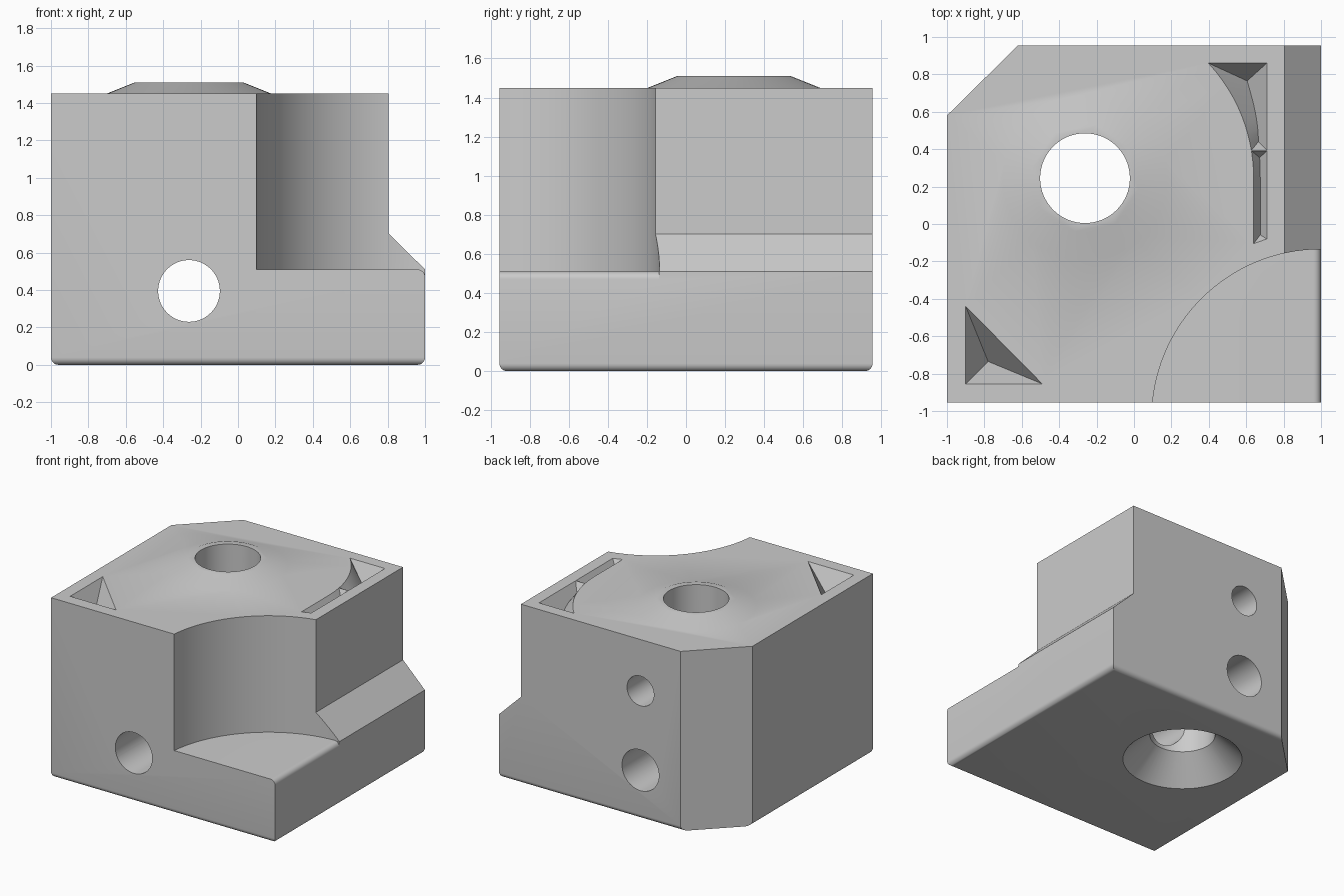
import bpy, bmesh, math
from mathutils import Matrix, Vector

if "Cube" in bpy.data.objects:
    bpy.data.objects.remove(bpy.data.objects["Cube"], do_unlink=True)

TOP, FLOOR, HALF_Y, FILLET = 1.45, 0.51, 0.955, 0.04
BORE_X, BORE_Y = -0.262, 0.245

metal = bpy.data.materials.new("plain_grey")
metal.use_nodes = True
GREY = (0.6, 0.6, 0.6, 1)
metal.diffuse_color = GREY
metal.node_tree.nodes["Principled BSDF"].inputs["Base Color"].default_value = GREY


def make_object(name, bm):
    bmesh.ops.recalc_face_normals(bm, faces=bm.faces)
    mesh = bpy.data.meshes.new(name)
    bm.to_mesh(mesh)
    bm.free()
    mesh.materials.append(metal)
    obj = bpy.data.objects.new(name, mesh)
    bpy.context.collection.objects.link(obj)
    return obj


def prism(name, points, push):
    """Closed 3D outline pushed along a vector."""
    bm = bmesh.new()
    face = bm.faces.new([bm.verts.new(p) for p in points])
    new = bmesh.ops.extrude_face_region(bm, geom=[face])["geom"]
    bmesh.ops.translate(bm, vec=push, verts=[v for v in new if isinstance(v, bmesh.types.BMVert)])
    return make_object(name, bm)


def turned(name, profile, centre, axis="Z", sides=64):
    """Stack of rings (radius, height) turned about an axis."""
    bm = bmesh.new()
    rings = [[bm.verts.new((r * math.cos(math.tau * i / sides), r * math.sin(math.tau * i / sides), h))
              for i in range(sides)] for r, h in profile]
    for low, high in zip(rings, rings[1:]):
        for i in range(sides):
            j = (i + 1) % sides
            bm.faces.new((low[i], low[j], high[j], high[i]))
    bm.faces.new(rings[0])
    bm.faces.new(rings[-1])
    turn = Matrix.Rotation(math.radians(-90), 4, "X") if axis == "Y" else Matrix()
    bm.transform(Matrix.Translation(centre) @ turn)
    return make_object(name, bm)


def pocket(name, left, right, spine):
    """V-shaped pocket: two top edges sloping to a spine of (x, y, depth)."""
    bm = bmesh.new()

    def chain(points, z):
        return [bm.verts.new((p[0], p[1], z)) for p in points]

    upper_l, upper_r = chain(left, TOP + 0.1), chain(right, TOP + 0.1)
    l, r = chain(left, TOP), chain(right, TOP)
    s = [bm.verts.new((x, y, TOP - d)) for x, y, d in spine]
    for a, b in ((upper_l, upper_r), (upper_l, l), (upper_r, r), (l, s), (r, s)):
        for i in range(len(a) - 1):
            bm.faces.new((a[i], a[i + 1], b[i + 1], b[i]))
    for k in (0, -1):
        bm.faces.new((upper_l[k], upper_r[k], r[k], l[k]))
        bm.faces.new((l[k], r[k], s[k]))
    bmesh.ops.remove_doubles(bm, verts=bm.verts, dist=0.0005)
    bmesh.ops.triangulate(bm, faces=bm.faces)
    return make_object(name, bm)


def combine(body, tool, operation="DIFFERENCE"):
    tool.hide_render = True
    mod = body.modifiers.new(tool.name, "BOOLEAN")
    mod.operation, mod.solver, mod.object = operation, "EXACT", tool
    bpy.context.view_layer.objects.active = body
    bpy.ops.object.modifier_apply(modifier=mod.name)
    bpy.data.objects.remove(tool, do_unlink=True)


# Main block with rounded lower edges
bm = bmesh.new()
bmesh.ops.create_cube(bm, size=1)
bmesh.ops.scale(bm, vec=(2, 2 * HALF_Y, TOP), verts=bm.verts)
bmesh.ops.translate(bm, vec=(0, 0, TOP / 2), verts=bm.verts)
lower = [e for e in bm.edges if all(v.co.z < 0.01 for v in e.verts)]
bmesh.ops.bevel(bm, geom=lower, offset=FILLET, segments=6, profile=0.5, affect="EDGES")
body = make_object("machined_block", bm)

# Cut corner, side step and quarter-round scoop
combine(body, prism("corner_cut", [(-1.2, 0.383, -1), (-0.42, 1.152, -1), (-1.2, 1.152, -1)],
                    Vector((0, 0, 3))))
combine(body, prism("side_step", [(0.805, -1.2, 1.6), (0.805, -1.2, 0.702), (1.1, -1.2, 0.412),
                                  (1.1, -1.2, 1.6)], Vector((0, 2.4, 0))))
combine(body, turned("scoop", [(0.905, FLOOR), (0.905, 1.6)], (1, -1.04, 0), sides=128))

# Rounded outer edge of the scoop floor
arc = [(1 - FILLET + FILLET * math.cos(a), -1.1, FLOOR - FILLET + FILLET * math.sin(a))
       for a in (math.radians(15 * i) for i in range(7))]
arc += [(1 - FILLET, -1.1, 0.55), (1.05, -1.1, 0.55), (1.05, -1.1, FLOOR - FILLET)]
combine(body, prism("floor_fillet", arc, Vector((0, 0.963, 0))))

# Raised boss, then the countersunk bore through it
centre = (BORE_X, BORE_Y, 0)
combine(body, turned("boss", [(0.565, 1.40), (0.29, 1.51)], centre), "UNION")
combine(body, turned("bore", [(0.54, -0.1), (0.24, 0.2), (0.24, 1.7)], centre))

# Cross holes: lower one right through, upper one from the back to the bore
combine(body, turned("lower_cross_hole", [(0.165, -1.2), (0.165, 1.2)], (BORE_X, 0, 0.395), "Y"))
combine(body, turned("upper_cross_hole", [(0.12, BORE_Y), (0.12, 1.2)], (BORE_X, 0, 1.035), "Y"))

# Triangular pocket at the front
combine(body, pocket("front_pocket", [(-0.9, -0.44), (-0.9, -0.855)],
                     [(-0.9, -0.44), (-0.49, -0.855)], [(-0.78, -0.735, 0.21)] * 2))


# Twin side pockets following a circle around the bore, split by a thin rib
def edge_point(y):
    return (BORE_X + math.sqrt(0.902 ** 2 - (y - BORE_Y) ** 2), y)


RIB = 0.392
STEPS = 10
left = [edge_point(0.86 + (RIB + 0.002 - 0.86) * i / STEPS) for i in range(STEPS + 1)]
right = [(0.71, y) for _, y in left]
spine = []
for i in range(STEPS + 1):
    y = 0.765 + (0.44 - 0.765) * i / STEPS
    x = 0.605 + 0.06 * math.sin(math.pi / 2 * i / STEPS)
    spine.append((x, y, 1.73 * (0.71 - x)))
combine(body, pocket("back_side_pocket", left, right, spine))

left = [edge_point(RIB - 0.002), edge_point(0.32), edge_point(0.25), (0.64, -0.105)]
right = [(0.71, RIB - 0.002), (0.71, 0.32), (0.71, 0.25), (0.71, -0.08)]
spine = [(0.672, 0.355, 0.065), (0.674, 0.3, 0.062), (0.675, 0.25, 0.06), (0.675, -0.058, 0.06)]
combine(body, pocket("front_side_pocket", left, right, spine))

# Smooth shading with crisp edges
bpy.ops.object.select_all(action="DESELECT")
body.select_set(True)
bpy.context.view_layer.objects.active = body
bpy.ops.object.shade_smooth_by_angle(angle=math.radians(30))
